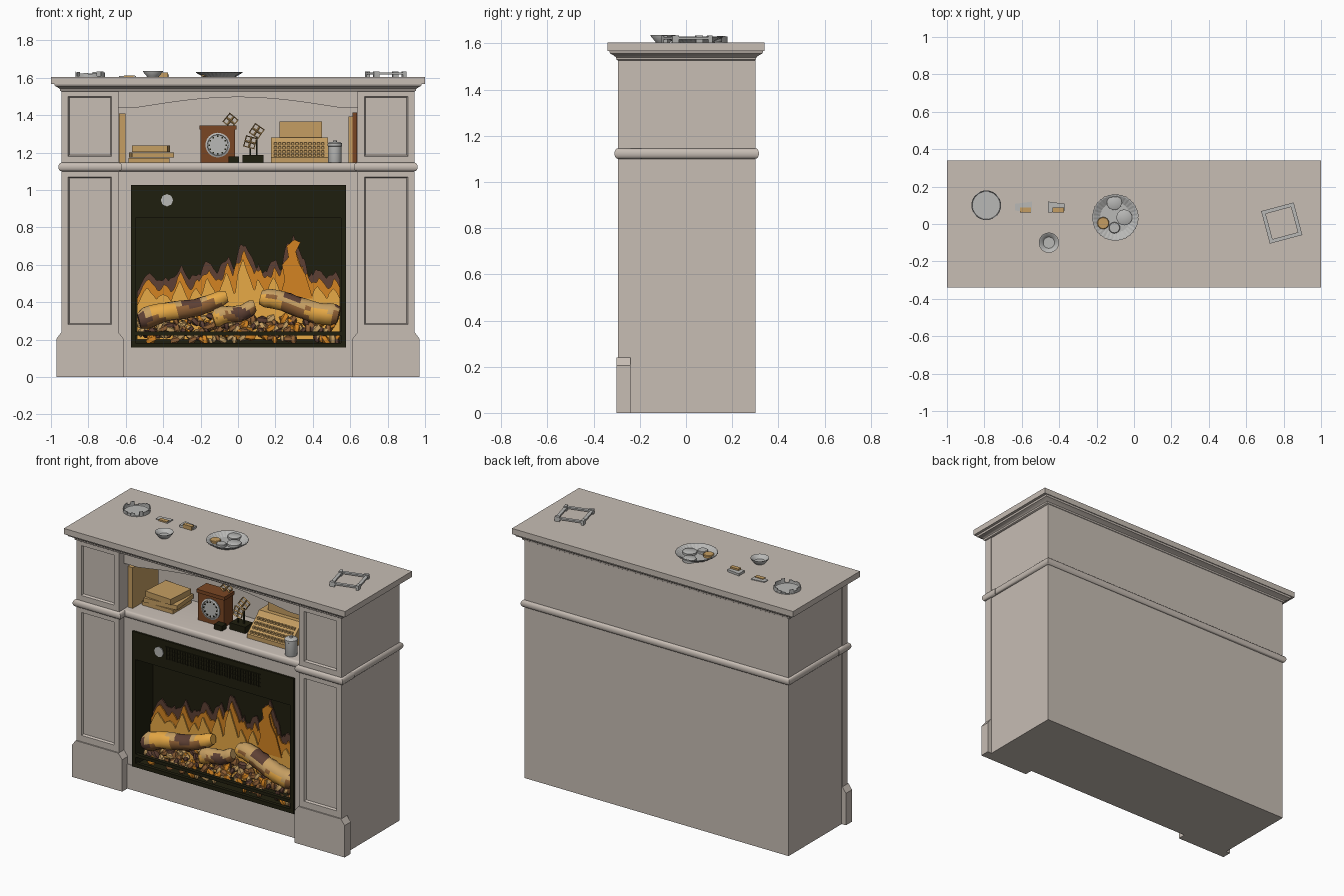
import bpy, bmesh, math, random
from mathutils import Vector, Matrix

if "Cube" in bpy.data.objects:
    bpy.data.objects.remove(bpy.data.objects["Cube"])
random.seed(4)

def mat(name, r, g, b):
    m = bpy.data.materials.new(name)
    lin = lambda c: ((c / 255 + 0.055) / 1.055) ** 2.4 if c > 10 else c / 3294
    m.diffuse_color = (lin(r), lin(g), lin(b), 1)
    m.use_nodes = True
    m.node_tree.nodes["Principled BSDF"].inputs["Base Color"].default_value = m.diffuse_color
    return m

WALL = mat("warm grey paint", 199, 189, 180)
BLACK = mat("olive black", 31, 30, 14)
TAN = mat("tan", 197, 158, 98)
RUST = mat("rust wood", 122, 70, 36)
ORANGE = mat("flame orange", 212, 132, 34)
GOLD = mat("flame gold", 232, 170, 70)
EMBER = mat("dark ember brown", 94, 64, 52)
BARK = mat("bark brown", 146, 98, 54)
SILVER = mat("pale grey", 184, 184, 182)

def finish(name, bm, *mats, smooth=False, M=None):
    if M: bm.transform(M)
    bmesh.ops.recalc_face_normals(bm, faces=bm.faces)
    me = bpy.data.meshes.new(name)
    bm.to_mesh(me); bm.free()
    for m in mats: me.materials.append(m)
    o = bpy.data.objects.new(name, me)
    bpy.context.collection.objects.link(o)
    if smooth:
        bpy.ops.object.select_all(action='DESELECT')
        o.select_set(True); bpy.context.view_layer.objects.active = o
        bpy.ops.object.shade_smooth_by_angle(angle=math.radians(40))
    return o

def rings(name, loops, *mats, cap=True, smooth=False, M=None):
    """Skin a stack of equal-length closed loops."""
    bm = bmesh.new()
    vs = [[bm.verts.new(p) for p in l] for l in loops]
    n = len(vs[0])
    for a, b in zip(vs, vs[1:]):
        for i in range(n):
            bm.faces.new((a[i], a[(i + 1) % n], b[(i + 1) % n], b[i]))
    if cap: bm.faces.new(vs[0]); bm.faces.new(vs[-1])
    return finish(name, bm, *mats, smooth=smooth, M=M)

def box(name, x0, x1, y0, y1, z0, z1, m, turn=0):
    c = Vector(((x0 + x1) / 2, (y0 + y1) / 2, 0))
    M = Matrix.Translation(c) @ Matrix.Rotation(math.radians(turn), 4, 'Z') @ Matrix.Translation(-c)
    q = [(x0, y0), (x1, y0), (x1, y1), (x0, y1)]
    return rings(name, [[(*p, z) for p in q] for z in (z0, z1)], m, M=M)

def prism(name, pts, a, b, m, axis='y'):
    f = (lambda p, t: (p[0], t, p[1])) if axis == 'y' else (lambda p, t: (t, p[0], p[1]))
    return rings(name, [[f(p, t) for p in pts] for t in (a, b)], m)

def loft(name, x0, x1, y0, y1, prof, m):
    """Rectangular moulding: profile of (outset, height)."""
    return rings(name, [[(x0 - g, y0 - g, z), (x1 + g, y0 - g, z), (x1 + g, y1 + g, z), (x0 - g, y1 + g, z)]
                        for g, z in prof], m, smooth=True)

def lathe(name, prof, loc, m, n=32, flute=0, cap=True, axis='z'):
    M = Matrix.Translation(loc) @ (Matrix.Rotation(math.pi / 2, 4, 'X') if axis == 'y' else Matrix())
    L = [[(r * (1 + flute * (i % 2)) * math.cos(math.tau * i / n), r * (1 + flute * (i % 2)) * math.sin(math.tau * i / n), z)
          for i in range(n)] for r, z in prof]
    return rings(name, L, m, cap=cap, smooth=not flute, M=M)

def panel(name, x0, x1, z0, z1, px, pz0, pz1, yf, yb):
    """Block with a recessed bevelled panel in the front."""
    def r(g, a, b, y): return [(x0 + g, y, a), (x1 - g, y, a), (x1 - g, y, b), (x0 + g, y, b)]
    rings(name, [r(0, z0, z1, yb), r(0, z0, z1, yf), r(px, pz0, pz1, yf),
                 r(px + .006, pz0 + .006, pz1 - .006, yf + .014)], WALL)

# cabinet carcass around the niche and the firebox hole
box("back_block", -.64, .64, .08, .30, 0, 1.53, WALL)
box("base_rail", -.64, .64, -.25, .08, 0, .158, WALL)
box("niche_shelf", -.64, .64, -.245, .08, 1.027, 1.143, WALL)
box("niche_ceiling", -.64, .64, -.22, .08, 1.51, 1.53, WALL)
arch = [(-.64 + 1.28 * i / 40, 1.44 + .056 * max(0, math.cos(math.pi / 2 * min(1, abs(-.64 + 1.28 * i / 40) / .54))))
        for i in range(41)]
prism("arched_header", arch + [(.64, 1.53), (-.64, 1.53)], -.245, -.222, WALL)
half = [(.016 * math.sin(math.pi * i / 8), 1.123 - .023 * math.cos(math.pi * i / 8)) for i in range(9)]
for s, side in ((-1, "left"), (1, "right")):
    e = lambda a, b: sorted((s * a, s * b))
    box(side + "_side_block", *e(.64, .94), -.245, .30, 0, 1.53, WALL)
    box(side + "_firebox_jamb", *e(.572, .64), -.245, .08, .158, 1.03, WALL)
    panel(side + "_upper_pilaster", *e(.64, .944), 1.12, 1.53, .036, 1.18, 1.50, -.294, -.24)
    panel(side + "_lower_pilaster", *e(.64, .944), .10, 1.12, .036, .28, 1.07, -.294, -.24)
    prism(side + "_plinth", [(s * x, z) for x, z in ((.613, 0), (.97, 0), (.97, .205), (.944, .24), (.64, .24), (.613, .205))],
          -.302, -.24, WALL)
    loft(side + "_pilaster_moulding", *e(.636, .944), -.294, -.2, half, WALL)
loft("waist_moulding", -.94, .94, -.246, .30, half, WALL)
loft("crown_moulding", -.945, .945, -.295, .297, [(0, 1.526), (.006, 1.53), (.008, 1.54), (.018, 1.548), (.034, 1.556), (.038, 1.568)], WALL)
box("mantel_top", -1, 1, -.34, .34, 1.567, 1.604, WALL)

# electric fire: black housing, bars and grille
box("firebox_back", -.572, .572, -.085, -.07, .158, 1.027, BLACK)
box("firebox_floor", -.572, .572, -.24, -.07, .158, .175, BLACK)
box("firebox_top_band", -.572, .577, -.258, -.08, .85, 1.027, BLACK)
box("firebox_bottom_bar", -.572, .577, -.258, -.235, .222, .242, BLACK)
box("firebox_sill", -.572, .577, -.258, -.235, .157, .183, BLACK)
for x in (-.572, .552):
    box("firebox_stile", x, x + .025, -.258, -.08, .158, .86, BLACK)
for i in range(36):
    x = -.33 + i * .0187
    box("grille_fin", x, x + .007, -.264, -.257, .912, .99, BLACK)
for i in range(4):
    box("grille_bar", -.335, .34, -.262, -.257, .91 + i * .026, .915 + i * .026, BLACK)
lathe("control_plate", [(.033, 0), (.033, .006)], (-.38, -.257, .945), SILVER, n=8, axis='y')

# flames: three layered silhouettes
peaks = [(-.48, .53, .08), (-.40, .50, .08), (-.31, .56, .08), (-.22, .53, .07), (-.16, .58, .09), (-.06, .61, .08),
         (.03, .68, .10), (.11, .58, .08), (.19, .59, .08), (.29, .73, .085), (.34, .60, .09), (.43, .54, .08), (.51, .53, .07)]
def flame(name, rise, wide, y, m):
    top = []
    for i in range(181):
        x = -.54 + 1.085 * i / 180
        z = .40 + rise * .25
        for px, pz, w in peaks:
            lean = x - px + .012 * math.sin(z * 40)
            z = max(z, .38 + (pz - .38 + rise) * max(0, 1 - abs(lean) / (w * wide)) ** .75)
        top.append((x, z + .006 * math.sin(x * 97)))
    prism(name, [(-.54, .2)] + top + [(.545, .2)][::-1], y, y + .008, m)
flame("flame_halo", .035, 1.25, -.10, EMBER)
flame("flame_orange", .0, 1.0, -.112, ORANGE)
flame("flame_gold", -.05, .72, -.124, GOLD)
prism("tall_flame", [(.22, .42), (.25, .52), (.235, .60), (.27, .64), (.26, .70), (.30, .735), (.335, .72),
                     (.31, .67), (.325, .61), (.36, .55), (.40, .42)], -.13, -.122, ORANGE)

# logs with charred and burning patches
def log(name, a, b, r0, r1):
    a, b = Vector(a), Vector(b)
    q = (b - a).to_track_quat('Z', 'Y').to_matrix()
    loops = []
    for k in range(15):
        t = k / 14
        r = (r0 + (r1 - r0) * t) * (.72 if k in (0, 14) else 1)
        c = a.lerp(b, t) + Vector((0, 0, .01 * math.sin(t * 7)))
        loops.append([c + q @ Vector((math.cos(u), math.sin(u), 0)) * r * random.uniform(.94, 1.06)
                      for u in (math.tau * i / 14 for i in range(14))])
    o = rings(name, loops, BARK, GOLD, EMBER, TAN, smooth=True)
    for f in o.data.polygons:
        c = f.center
        w = math.sin(c.x * 23 + 1) + math.sin(c.z * 41 + c.x * 9)
        f.material_index = 2 if w > 1.3 else 1 if w < -.7 else 3 if f.normal.z > .2 else 0
log("left_log", (-.53, -.195, .30), (-.06, -.165, .425), .058, .042)
log("middle_log", (-.13, -.185, .305), (.09, -.175, .375), .05, .04)
log("right_log", (.12, -.165, .425), (.54, -.195, .325), .05, .06)
bm = bmesh.new()
for i in range(230):
    c = Vector((random.uniform(-.53, .53), random.uniform(-.215, -.12), 0))
    c.z = .20 + (c.y + .215) * 1.2 + random.uniform(-.012, .012)
    n = len(bm.faces)
    s = random.uniform(.017, .03)
    bmesh.ops.create_icosphere(bm, subdivisions=1, radius=s, matrix=Matrix.Translation(c) @ Matrix.Rotation(random.random() * 3, 4, 'Y')
                               @ Matrix.Diagonal((1.2, .8, .8, 1)))
    bm.faces.ensure_lookup_table()
    k = random.choice((0, 0, 1, 2, 3))
    for f in bm.faces[n:]: f.material_index = k
finish("ember_stones", bm, TAN, BARK, EMBER, ORANGE, smooth=True)

# niche ornaments: books
Z = 1.143
for x0, x1, h, m in ((-.637, -.602, .265, TAN), (.592, .612, .25, TAN), (.613, .637, .27, RUST)):
    box("standing_book", x0, x1, -.21, .05, Z, Z + h, m)
for x0, x1, z0, z1, turn in ((-.585, -.365, 0, .028, 0), (-.575, -.35, .03, .058, 5), (-.56, -.37, .06, .096, -4)):
    box("stacked_book", x0, x1, -.14, .05, Z + z0, Z + z1, TAN, turn)
# mantel clock
box("clock_case", -.2, -.015, -.12, -.03, Z, Z + .185, RUST)
box("clock_cap", -.207, -.008, -.127, -.025, Z + .18, Z + .202, RUST)
lathe("clock_face", [(.066, 0), (.066, .006), (.056, .01), (.054, .004)], (-.108, -.12, 1.24), SILVER, axis='y')
for i in range(12):
    u = math.tau * i / 12
    x, z = -.108 + .046 * math.cos(u), 1.24 + .046 * math.sin(u)
    box("clock_mark", x - .004, x + .004, -.128, -.122, z - .004, z + .004, BLACK)
# potted geometric flowers
box("flower_pot", .025, .135, -.12, -.04, Z, Z + .045, BLACK)
box("small_dark_box", -.05, .005, -.17, -.125, Z, Z + .035, BLACK)
for x, y, z, a in ((.065, -.09, 1.255, 15), (.10, -.08, 1.315, 35), (-.04, -.06, 1.37, 40)):
    bm = bmesh.new()
    bmesh.ops.create_grid(bm, x_segments=2, y_segments=2, size=.031)
    o = finish("lattice_flower", bm, TAN, M=Matrix.Translation((x, y, z)) @ Matrix.Rotation(math.radians(a), 4, 'Y') @ Matrix.Rotation(math.pi / 2, 4, 'X'))
    w = o.modifiers.new("frame", 'WIREFRAME'); w.thickness = .012
    box("flower_stem", x - .004, x + .004, y - .004, y + .004, Z, z - .03, BLACK)
# typewriter
prism("typewriter_body", [(-.16, Z), (-.16, Z + .03), (-.06, Z + .115), (-.04, Z + .138), (.05, Z + .138), (.05, Z)], .177, .48, TAN, 'x')
box("typewriter_paper", .222, .45, -.012, .012, Z + .13, Z + .222, TAN)
for r in range(4):
    for i in range(12):
        x, y, z = .193 + i * .023, -.148 + r * .024, Z + .04 + r * .0205
        box("typewriter_key", x, x + .015, y - .006, y + .008, z - .006, z + .008, TAN)
# lidded canister
lathe("canister", [(.034, 0), (.036, .005), (.036, .09), (.039, .092), (.039, .105), (.03, .112), (.01, .114), (.01, .122)],
      (.518, -.2, Z), SILVER)

# shallow ornaments on the mantel top
T = 1.603
lathe("fluted_tray", [(.085, 0), (.095, .008), (.122, .024), (.122, .028), (.115, .027), (.09, .012), (.08, .006)],
      (-.1, .035, T), SILVER, n=64, flute=.03)
for x, y, r, m in ((-.165, .005, .032, TAN), (-.052, .035, .042, SILVER), (-.105, .115, .04, SILVER), (-.105, -.02, .03, SILVER)):
    lathe("tray_candle", [(r, .004), (r, .02), (r * .9, .023)], (x, y, T), m, n=24)
lathe("small_bowl", [(.03, 0), (.034, .006), (.054, .03), (.054, .034), (.048, .032), (.03, .012)], (-.455, -.1, T), SILVER)
lathe("jar_base", [(.08, 0), (.08, .006), (.076, .006), (.074, .002)], (-.79, .1, T), SILVER)
for i in range(20):
    u = math.tau * i / 20
    if i % 5 != 2:
        x, y = -.79 + .077 * math.cos(u), .1 + .077 * math.sin(u)
        box("jar_rim_piece", x - .002, x + .002, y - .012, y + .012, T, T + random.uniform(.012, .034), SILVER, math.degrees(u))
for x, s, h in ((-.59, -1, .010), (-.415, 1, .026)):
    prof = [(x - s * .045, .06), (x + s * .045, .072), (x + s * .045, .108), (x - s * .045, .12)]
    rings("wedge_ornament", [[(*p, z) for p in prof] for z in (T, T + h * .6)], SILVER)
    box("wedge_tan_half", x - .02, x + .04, .062, .088, T, T + h, TAN)
for k in range(4):
    M = Matrix.Translation((.79, .005, T)) @ Matrix.Rotation(math.radians(15 + 90 * k), 4, 'Z')
    q = [(-.088, -.09), (.088, -.09), (.07, -.07), (-.07, -.07)]
    rings("square_dish_side", [[(*p, z) for p in q] for z in (.014, .024)], SILVER, M=M)
    f = [(-.09, -.09), (-.06, -.09), (-.06, -.072), (-.09, -.072)]
    rings("square_dish_foot", [[(*p, z) for p in f] for z in (0, .031)], SILVER, M=M)
